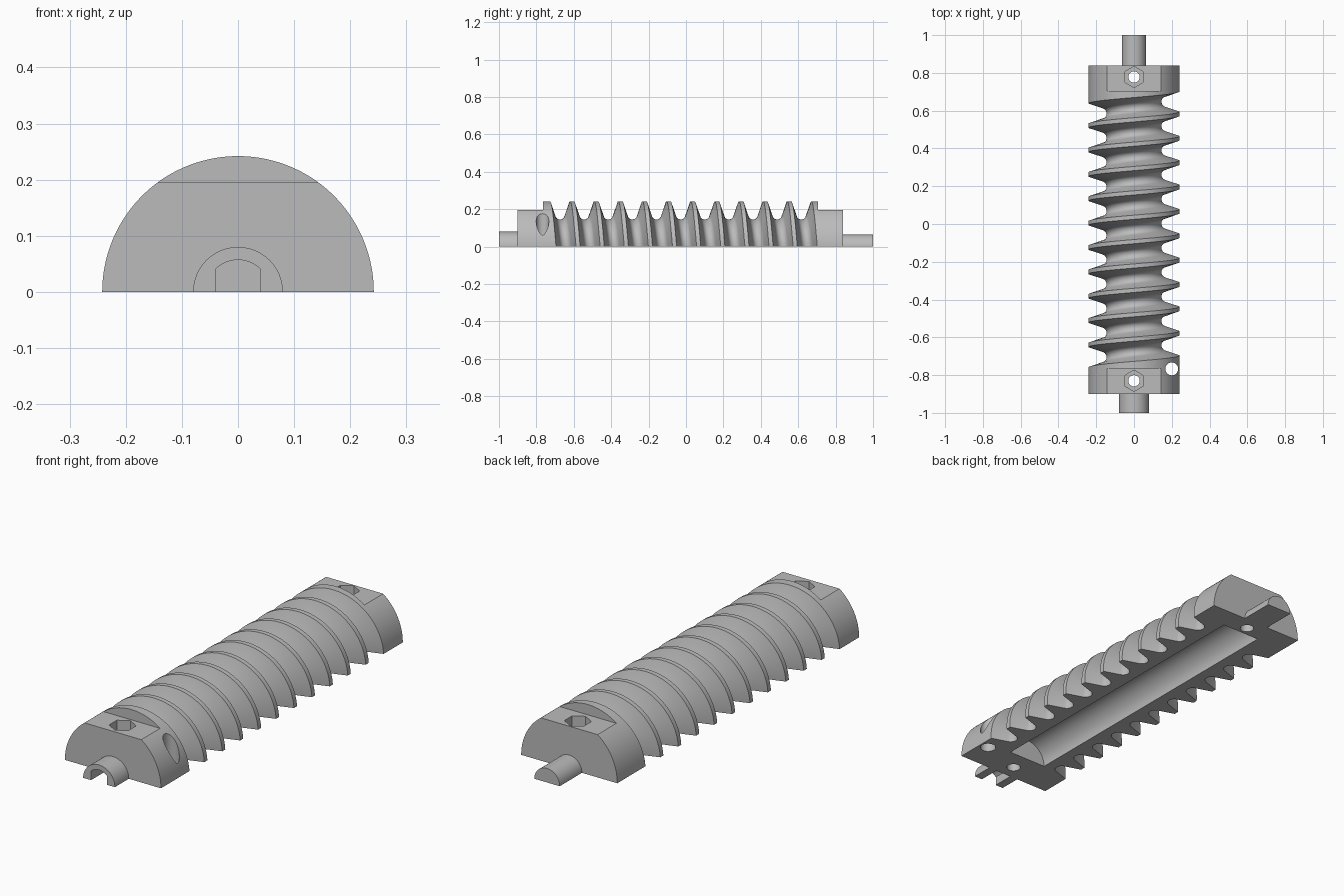
import bpy, bmesh, math
from mathutils import Matrix

if "Cube" in bpy.data.objects:
    bpy.data.objects.remove(bpy.data.objects["Cube"])

R = 0.242               # outer radius
PITCH = 0.129
FRONT, BACK = -0.90, 0.84
FLAT_Z = 0.195
GROOVES = 11
STEPS = 72              # divisions of the half turn

grey = bpy.data.materials.new("plain grey")
grey.use_nodes = True
colour = (0.5, 0.5, 0.5, 1)
grey.diffuse_color = colour
grey.node_tree.nodes["Principled BSDF"].inputs["Base Color"].default_value = colour


def finish(name, bm):
    bmesh.ops.recalc_face_normals(bm, faces=bm.faces)
    mesh = bpy.data.meshes.new(name)
    bm.to_mesh(mesh)
    bm.free()
    obj = bpy.data.objects.new(name, mesh)
    bpy.context.collection.objects.link(obj)
    mesh.materials.append(grey)
    return obj


def cylinder(name, r, length, place, axis="Z", sides=48):
    bm = bmesh.new()
    turn = Matrix.Rotation(math.pi / 2, 4, "X") if axis == "Y" else Matrix()
    bmesh.ops.create_cone(bm, cap_ends=True, segments=sides, radius1=r, radius2=r,
                          depth=length, matrix=Matrix.Translation(place) @ turn)
    return finish(name, bm)


def box(name, size, place):
    bm = bmesh.new()
    bmesh.ops.create_cube(bm, size=1, matrix=Matrix.Translation(place) @ Matrix.Diagonal((*size, 1)))
    return finish(name, bm)


def half_cylinder(name, r, y0, y1, sides=32):
    bm = bmesh.new()
    angles = [math.pi * i / sides for i in range(sides + 1)]
    face = bm.faces.new([bm.verts.new((r * math.cos(a), y0, r * math.sin(a))) for a in angles])
    new = bmesh.ops.extrude_face_region(bm, geom=[face])["geom"]
    moved = [v for v in new if isinstance(v, bmesh.types.BMVert)]
    bmesh.ops.translate(bm, verts=moved, vec=(0, y1 - y0, 0))
    return finish(name, bm)


def boolean(obj, other, operation="DIFFERENCE"):
    other.hide_render = True
    mod = obj.modifiers.new("cut", "BOOLEAN")
    mod.operation, mod.solver, mod.object = operation, "EXACT", other
    bpy.context.view_layer.objects.active = obj
    bpy.ops.object.modifier_apply(modifier=mod.name)
    bpy.data.objects.remove(other)


def smooth(obj):
    bpy.ops.object.select_all(action="DESELECT")
    obj.select_set(True)
    bpy.context.view_layer.objects.active = obj
    bpy.ops.object.shade_smooth_by_angle(angle=math.radians(32))


# Groove cross-section: straight flanks into a round root
root = [math.radians(a) for a in range(-70, 71, 20)]
groove = [(-0.0535, R)]
groove += [(0.03 * math.sin(a), 0.175 - 0.03 * math.cos(a)) for a in root]
groove += [(0.0535, R)]

# Half screw body: the profile shifts along y as it turns about the axis
bm = bmesh.new()
rows = []
for i in range(STEPS + 1):
    a = math.pi * i / STEPS
    start = 0.068 - PITCH * a / math.tau - 5.5 * PITCH
    line = [(FRONT, R)]
    for k in range(GROOVES):
        line += [(start + k * PITCH + t, r) for t, r in groove]
    line.append((BACK, R))
    rows.append([bm.verts.new((r * math.cos(a), y, r * math.sin(a))) for y, r in line])
for p, q in zip(rows, rows[1:]):
    for j in range(len(p) - 1):
        bm.faces.new((p[j], p[j + 1], q[j + 1], q[j]))
bm.faces.new([row[0] for row in rows])
bm.faces.new([row[-1] for row in rows])
bm.faces.new(rows[0] + rows[-1][::-1])
body = finish("screw_body", bm)

# Hollow underside
boolean(body, cylinder("hollow_cutter", 0.097, 1.47, (0, 0, 0), "Y", 64))

# Flats on both ends, each with a bolt hole and a hexagonal nut recess
for y0, y1, hole_y in ((-1.0, -0.765, -0.83), (0.705, 1.0, 0.778)):
    boolean(body, box("flat_cutter", (0.6, y1 - y0, 0.2), (0, (y0 + y1) / 2, FLAT_Z + 0.1)))
    boolean(body, cylinder("bolt_cutter", 0.03, 1, (0, hole_y, 0)))
    boolean(body, cylinder("nut_cutter", 0.056, 0.2, (0, hole_y, 0.235), sides=6))

# Hole near the edge of the front end
boolean(body, cylinder("side_hole_cutter", 0.034, 1, (0.2, -0.767, 0)))
smooth(body)

# Front socket: half ring with a flat-sided slot
socket = half_cylinder("front_socket", 0.08, -1.0, FRONT)
slot = cylinder("slot_cutter", 0.057, 0.3, (0, -0.95, 0), "Y")
boolean(slot, box("slot_sides", (0.08, 1, 0.4), (0, -0.95, 0)), "INTERSECT")
boolean(socket, slot)
smooth(socket)

# Back pin
smooth(half_cylinder("back_pin", 0.064, BACK, 1.0))
